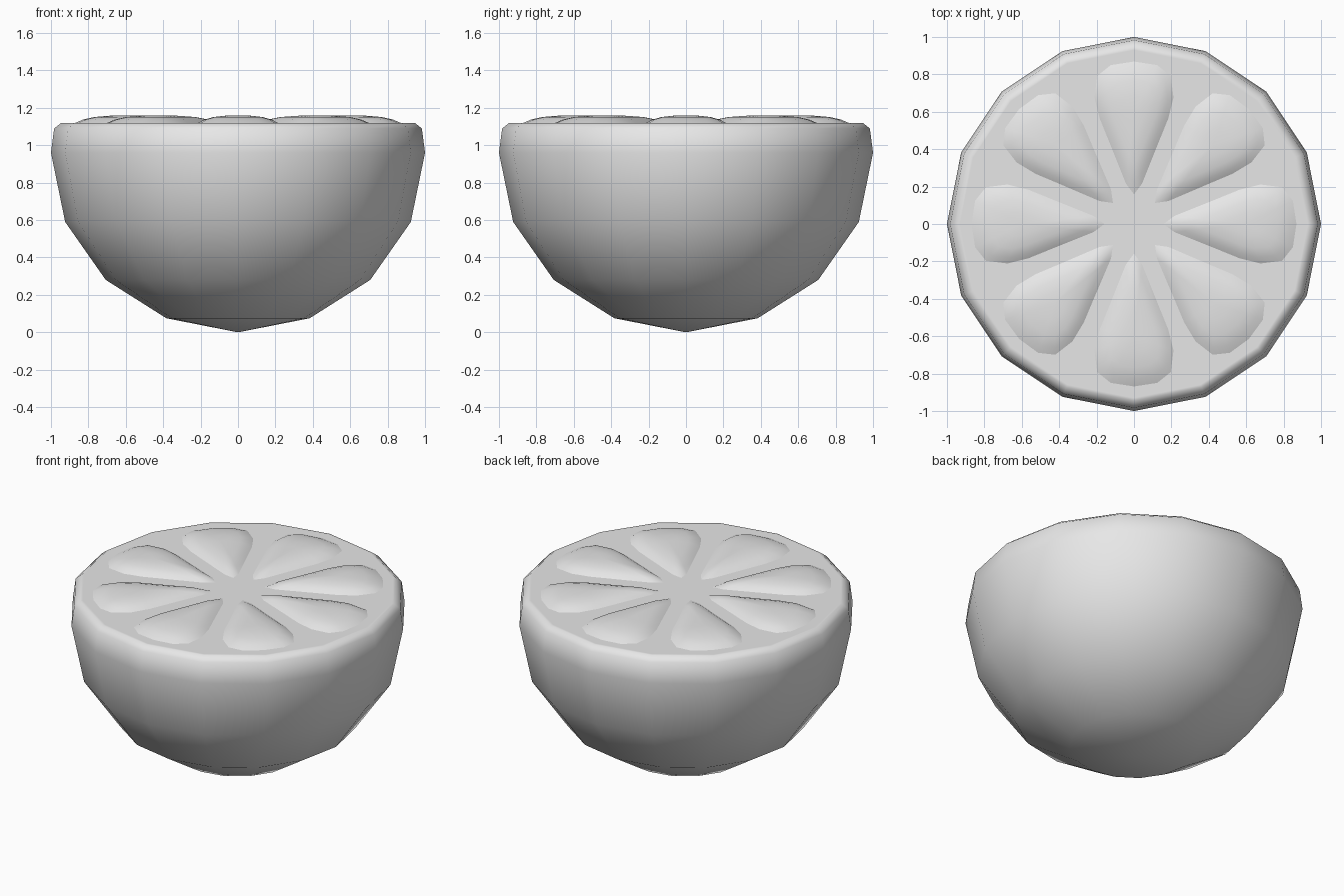
import bpy, bmesh
from math import sin, cos, pi
from mathutils import Matrix, Vector

cube = bpy.data.objects.get("Cube")
if cube:
    bpy.data.objects.remove(cube, do_unlink=True)

# Single plain grey
grey = bpy.data.materials.new("light_grey")
grey.use_nodes = True
colour = (0.8, 0.8, 0.8, 1)
grey.diffuse_color = colour
grey.node_tree.nodes["Principled BSDF"].inputs["Base Color"].default_value = colour


def loft(name, rings, start, end):
    """Skin between closed rings; start and end are pole points."""
    bm = bmesh.new()
    loops = [[bm.verts.new(p) for p in ring] for ring in rings]
    n = len(loops[0])
    for a, b in zip(loops, loops[1:]):
        for i in range(n):
            j = (i + 1) % n
            bm.faces.new((a[i], a[j], b[j], b[i]))
    for pole, loop in ((start, loops[0]), (end, loops[-1])):
        if pole:
            tip = bm.verts.new(pole)
            for i in range(n):
                bm.faces.new((tip, loop[i], loop[(i + 1) % n]))
    bmesh.ops.recalc_face_normals(bm, faces=bm.faces)
    # Open shells must face upward
    if not start and sum(f.normal.z for f in bm.faces) < 0:
        bmesh.ops.reverse_faces(bm, faces=bm.faces)
    for f in bm.faces:
        f.smooth = True
    mesh = bpy.data.meshes.new(name)
    bm.to_mesh(mesh)
    bm.free()
    mesh.materials.append(grey)
    obj = bpy.data.objects.new(name, mesh)
    bpy.context.collection.objects.link(obj)
    return obj


# Halved fruit: sixteen-sided bowl, bevelled rim, flat cut face
TOP = 1.12
SIDES = 16
profile = [(0.383, 0.075), (0.707, 0.28), (0.924, 0.59), (1.0, 0.96),
           (0.983, 1.09), (0.945, TOP), (0.93, TOP)]
rings = [[(r * cos(2 * pi * i / SIDES), r * sin(2 * pi * i / SIDES), z)
          for i in range(SIDES)] for r, z in profile]
loft("fruit_half", rings, (0, 0, 0), (0, 0, TOP))

# Raised pulp segments: teardrop outline shrinking towards a low crown
half = [(0.2, 0.045), (0.4, 0.125), (0.56, 0.19), (0.68, 0.22),
        (0.8, 0.205), (0.86, 0.13)]
outline = [(0.14, 0)] + half + [(0.88, 0)] + [(x, -y) for x, y in reversed(half)]
crown = 0.6
levels = [(1, TOP - 0.005), (0.82, 1.137), (0.6, 1.151), (0.3, 1.158)]
for k in range(8):
    turn = Matrix.Rotation(k * pi / 4, 3, "Z")
    rings = [[turn @ Vector((crown + (x - crown) * s, y * s, z)) for x, y in outline]
             for s, z in levels]
    loft(f"pulp_segment_{k + 1}", rings, None, turn @ Vector((crown, 0, 1.16)))
